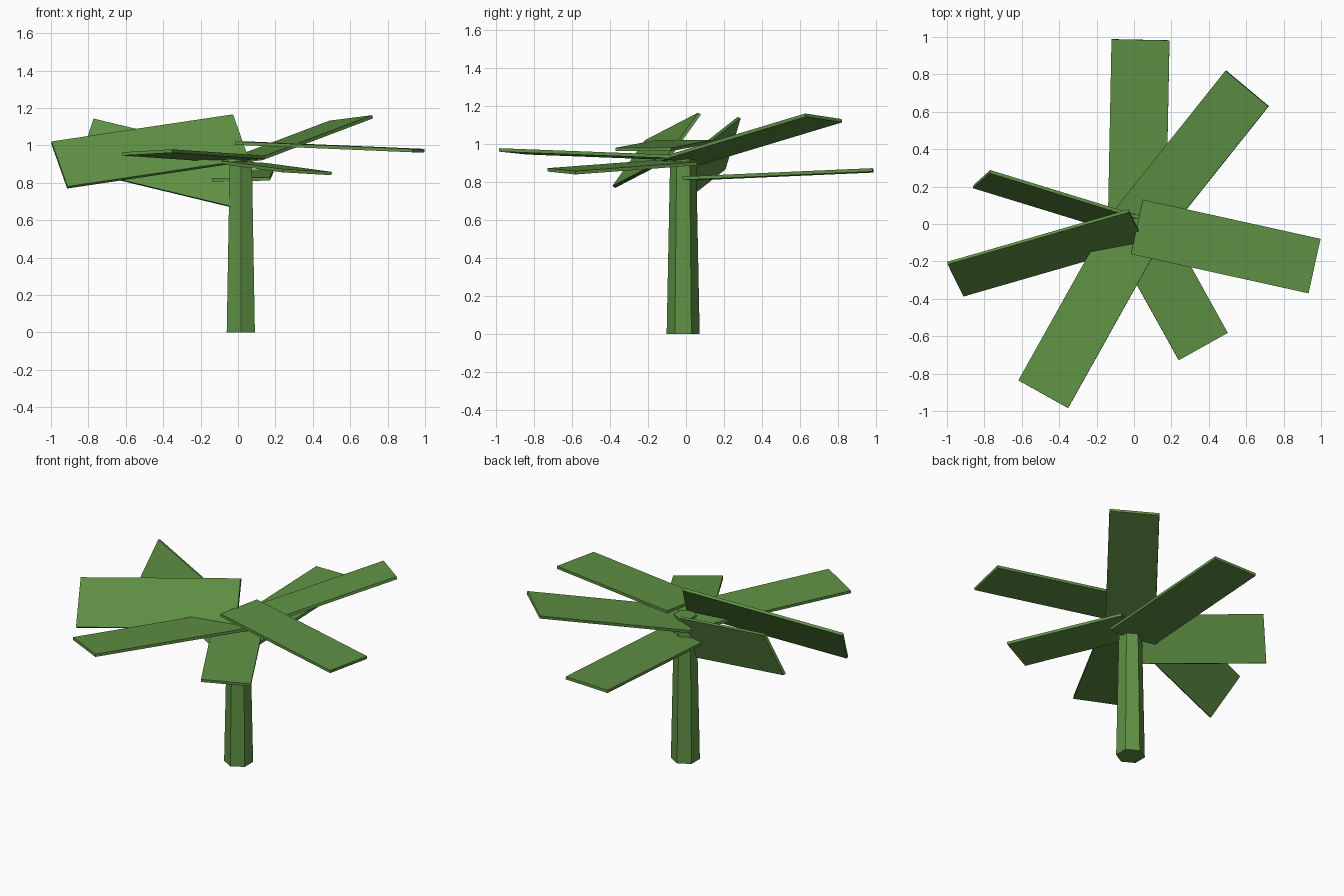
import bpy
from mathutils import Matrix, Vector

cube = bpy.data.objects.get("Cube")
if cube:
    bpy.data.objects.remove(cube, do_unlink=True)

# Single leaf-green material
green = bpy.data.materials.new("leaf_green")
green.use_nodes = True
colour = (0.114, 0.283, 0.058, 1)
green.diffuse_color = colour
bsdf = green.node_tree.nodes["Principled BSDF"]
bsdf.inputs["Base Color"].default_value = colour
bsdf.inputs["Roughness"].default_value = 0.9

AXIS = Vector((0.015, -0.015, 0))
THICKNESS = 0.018


def trunk(height, r_bottom, r_top):
    """Tapered six-sided stem with corners facing front and back."""
    bpy.ops.mesh.primitive_cone_add(vertices=6, radius1=r_bottom, radius2=r_top,
                                    depth=height, location=AXIS + Vector((0, 0, height / 2)))
    obj = bpy.context.object
    obj.name = "trunk"
    obj.data.materials.append(green)


def frond(name, inner_z, tip, across):
    """Flat plank from the trunk axis to the tip; across is its width vector."""
    start, end, across = AXIS + Vector((0, 0, inner_z)), Vector(tip), Vector(across)
    along = end - start
    x = along.normalized()
    y = (across - x * across.dot(x)).normalized()
    z = x.cross(y)
    turn = Matrix((x, y, z)).transposed().to_4x4()
    size = Matrix.Diagonal((along.length, across.length, THICKNESS, 1))
    bpy.ops.mesh.primitive_cube_add(size=1)
    obj = bpy.context.object
    obj.name = name
    obj.data.transform(turn @ size)
    obj.location = (start + end) / 2
    obj.data.materials.append(green)


trunk(0.95, 0.087, 0.068)

# Fronds: name, height at the trunk, middle of the tip, width vector
frond("left_frond", 1.012, (0.965, -0.225, 0.972), (0.07, 0.29, 0))
frond("back_frond", 0.818, (0.035, 0.985, 0.862), (0.31, -0.01, 0.005))
frond("back_left_frond", 0.915, (0.605, 0.725, 1.138), (0.23, -0.19, 0.03))
frond("front_left_frond", 0.905, (0.37, -0.655, 0.857), (0.26, 0.15, -0.015))
frond("front_right_frond", 0.928, (-0.485, -0.91, 0.962), (0.27, -0.14, 0.015))
frond("right_frond", 1.04, (-0.955, -0.295, 0.895), (0.09, -0.17, -0.24))
frond("back_right_frond", 0.805, (-0.815, 0.24, 1.005), (-0.09, -0.08, -0.27))
